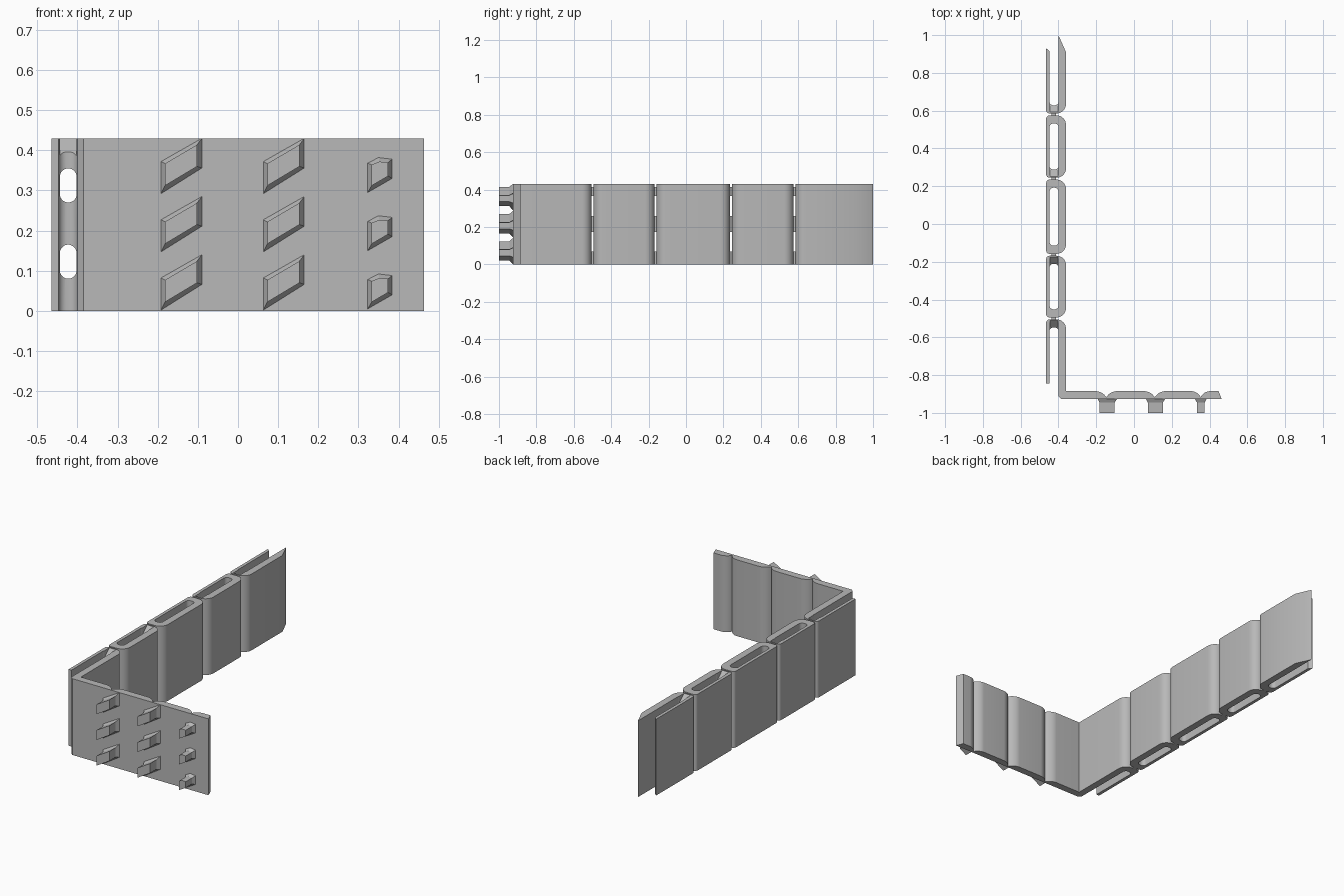
import bpy, bmesh
from math import sin, cos, pi
from mathutils import Vector

if "Cube" in bpy.data.objects:
    bpy.data.objects.remove(bpy.data.objects["Cube"], do_unlink=True)

H = 0.43
grey = bpy.data.materials.new("plain grey")
grey.use_nodes = True
COLOUR = (0.48, 0.48, 0.48, 1)
grey.diffuse_color = COLOUR
grey.node_tree.nodes["Principled BSDF"].inputs["Base Color"].default_value = COLOUR


def finish(name, bm):
    bmesh.ops.recalc_face_normals(bm, faces=bm.faces)
    me = bpy.data.meshes.new(name)
    bm.to_mesh(me)
    bm.free()
    me.materials.append(grey)
    ob = bpy.data.objects.new(name, me)
    bpy.context.collection.objects.link(ob)
    return ob


def rounded(corners, n=8):
    """Plan outline from (x, y, tangent length) corners."""
    out = []
    for i, (x, y, t) in enumerate(corners):
        p = Vector((x, y))
        if not t:
            out.append(p)
            continue
        a = p + (Vector(corners[i - 1][:2]) - p).normalized() * t
        b = p + (Vector(corners[(i + 1) % len(corners)][:2]) - p).normalized() * t
        c, d = a.lerp(p, 0.55), b.lerp(p, 0.55)
        for k in range(n + 1):
            s = k / n
            r = 1 - s
            out.append(a * r**3 + c * 3 * r * r * s + d * 3 * r * s * s + b * s**3)
    return out


def prism(name, corners, z0=0, z1=H):
    bm = bmesh.new()
    face = bm.faces.new([bm.verts.new((p.x, p.y, z0)) for p in rounded(corners)])
    ext = bmesh.ops.extrude_face_region(bm, geom=[face])
    verts = [v for v in ext["geom"] if isinstance(v, bmesh.types.BMVert)]
    bmesh.ops.translate(bm, verts=verts, vec=(0, 0, z1 - z0))
    return finish(name, bm)


def hull(name, points):
    bm = bmesh.new()
    for p in points:
        bm.verts.new(p)
    bmesh.ops.convex_hull(bm, input=bm.verts)
    return finish(name, bm)


def cut(ob, cutter):
    cutter.hide_render = True
    bpy.context.view_layer.objects.active = ob
    mod = ob.modifiers.new("cut", "BOOLEAN")
    mod.operation, mod.solver, mod.object = "DIFFERENCE", "EXACT", cutter
    bpy.ops.object.modifier_apply(modifier=mod.name)
    bpy.data.objects.remove(cutter, do_unlink=True)


# Plan lines of the long wall
OUT, SKIN, MID, INN = -0.465, -0.447, -0.40, -0.36
GAP, END = 0.005, 0.043
JOINTS = [-0.5, -0.163, 0.24, 0.58]
parts = []

# Front wall with grooved back, corner and first open cell in one outline
y = JOINTS[0] - GAP
outline = [(OUT, -0.845, 0), (OUT, y, 0.018), (INN, y, 0.05), (INN, -0.885, 0)]
for gx, w in ((-0.147, 0.024), (0.11, 0.024), (0.353, 0.018)):
    outline += [(gx - w, -0.885, 0.03), (gx, -0.917, 0), (gx + w, -0.885, 0.03)]
outline += [(0.448, -0.885, 0), (0.464, -0.926, 0), (-0.385, -0.926, 0),
            (MID, -0.912, 0), (MID, y - END, 0.02), (SKIN, y - END, 0.02),
            (SKIN, -0.845, 0)]
parts.append(prism("corner_wall", outline))

# Closed hollow cells
for i, (a, b) in enumerate(zip(JOINTS, JOINTS[1:])):
    a, b = a + GAP, b - GAP
    cell = prism(f"cell_{i + 1}", [(OUT, a, 0.018), (OUT, b, 0.018),
                                   (INN, b, 0.05), (INN, a, 0.05)])
    a, b = a + END, b - END
    cut(cell, prism("slot", [(SKIN, a, 0.02), (SKIN, b, 0.02),
                             (MID, b, 0.02), (MID, a, 0.02)], -0.1, H + 0.1))
    parts.append(cell)

# Open end cell with mitred tip
y = JOINTS[-1] + GAP
parts.append(prism("end_cell", [
    (OUT, y, 0.018), (OUT, 0.93, 0), (SKIN, 0.915, 0), (SKIN, y + END, 0.02),
    (MID, y + END, 0.02), (MID, 1.0, 0), (INN, 0.91, 0), (INN, y, 0.05)]))

# Windows through the cell ends, and sloped notches in their tops
R, CX = 0.021, -0.423
for i, yj in enumerate(JOINTS):
    for ob in parts[i:i + 2]:
        for z0, z1 in ((0.08, 0.165), (0.27, 0.355)):
            ring = []
            for k in range(24):
                t = (k + 0.5) * pi / 12
                zc = z1 - R if sin(t) > 0 else z0 + R
                ring.append((CX + R * cos(t), zc + R * sin(t)))
            cut(ob, hull("window", [(x, yj + s, z) for s in (-0.07, 0.07) for x, z in ring]))
    side = -1 if i < 2 else 1
    notched = parts[i] if i < 2 else parts[i + 1]
    tip, deep = yj + side * 0.012, yj + side * 0.065
    cut(notched, hull("notch", [(x, py, pz) for x in (CX - R, CX + R) for py, pz in
                                ((tip, H), (deep, H - 0.05), (deep, H + 0.05), (tip, H + 0.05))]))
    # Links holding neighbouring cells together
    for z0, z1 in ((0, 0.07), (0.175, 0.26), (0.365, 0.415)):
        link = [(x, yj + s * 0.008, 0) for s, x in
                ((-1, CX - 0.015), (1, CX - 0.015), (1, CX + 0.01), (-1, CX + 0.01))]
        prism("cell_link", link, z0, z1)

# Slanted teeth on the front, each flaring into the wall
LONG = ([(-0.182, 0.022), (-0.182, 0.077), (-0.102, 0.124), (-0.102, 0.07)],
        [(-0.192, 0.002), (-0.192, 0.082), (-0.09, 0.14), (-0.09, 0.066)])
SHORT = ([(0.333, 0.022), (0.333, 0.074), (0.352, 0.082), (0.374, 0.08), (0.374, 0.046)],
         [(0.323, 0.005), (0.323, 0.078), (0.35, 0.092), (0.384, 0.088), (0.384, 0.04)])
for (face, base), dx in ((LONG, 0), (LONG, 0.255), (SHORT, 0)):
    for row in range(3):
        dz = row * 0.145
        bm = bmesh.new()
        rings = [[bm.verts.new((x + dx, yy, z + dz)) for x, z in pts]
                 for pts, yy in ((base, -0.92), (base, -0.927), (face, -0.945), (face, -1.0))]
        for r0, r1 in zip(rings, rings[1:]):
            for k in range(len(r0)):
                bm.faces.new((r0[k - 1], r0[k], r1[k], r1[k - 1]))
        bm.faces.new(rings[0])
        bm.faces.new(rings[-1])
        finish("front_tooth", bm)

# Smooth the rounded walls, keeping edges sharp
bpy.ops.object.select_all(action="DESELECT")
for ob in parts:
    ob.select_set(True)
bpy.context.view_layer.objects.active = parts[0]
bpy.ops.object.shade_smooth_by_angle(angle=0.5)
